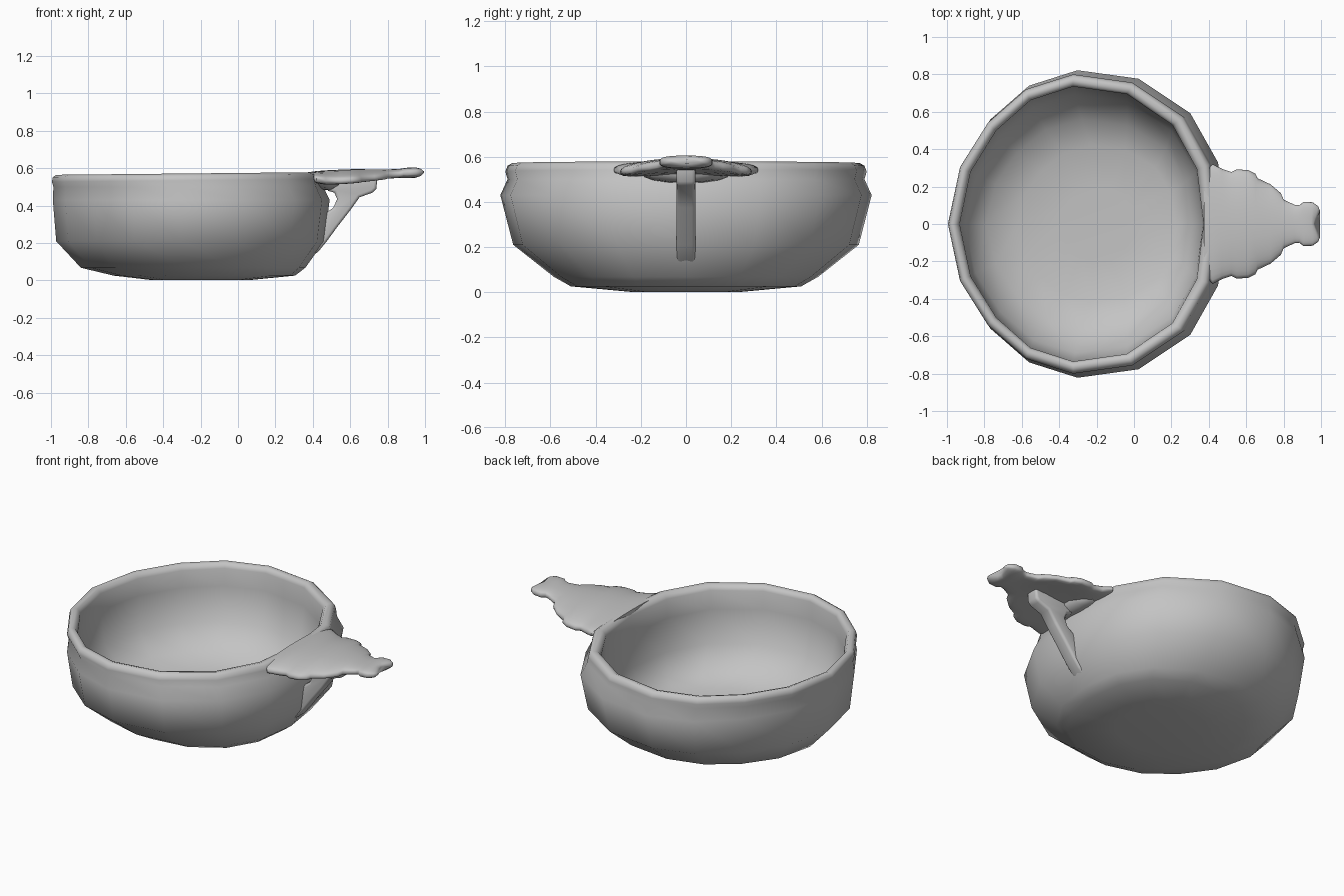
import bpy, bmesh, math

cube = bpy.data.objects.get("Cube")
if cube:
    bpy.data.objects.remove(cube, do_unlink=True)

metal = bpy.data.materials.new("grey_metal")
metal.use_nodes = True
GREY = (0.55, 0.55, 0.55, 1)
metal.diffuse_color = GREY
metal.node_tree.nodes["Principled BSDF"].inputs["Base Color"].default_value = GREY


def loft(name, rings, angle):
    """Skin a list of equal-length closed rings and cap both ends."""
    bm = bmesh.new()
    loops = [[bm.verts.new(p) for p in ring] for ring in rings]
    n = len(loops[0])
    for a, b in zip(loops, loops[1:]):
        for i in range(n):
            j = (i + 1) % n
            bm.faces.new((a[i], a[j], b[j], b[i]))
    bm.faces.new(loops[0][::-1])
    bm.faces.new(loops[-1])
    bmesh.ops.recalc_face_normals(bm, faces=bm.faces)
    return finish(name, bm, angle)


def finish(name, bm, angle):
    mesh = bpy.data.meshes.new(name)
    bm.to_mesh(mesh)
    bm.free()
    mesh.materials.append(metal)
    obj = bpy.data.objects.new(name, mesh)
    bpy.context.collection.objects.link(obj)
    bpy.ops.object.select_all(action="DESELECT")
    obj.select_set(True)
    bpy.context.view_layer.objects.active = obj
    bpy.ops.object.shade_smooth_by_angle(angle=math.radians(angle))
    return obj


# Bowl: sixteen-sided outline, normalised to a unit half-size
half = [(-1, 0), (-.91, .38), (-.70, .68), (-.42, .9), (-.07, 1),
        (.37, .945), (.745, .72), (.945, .4), (1, 0)]
outline = half + [(x, -y) for x, y in half[-2:0:-1]]

# centre x, half length, half width, height: outside, over the lip, inside
bowl_profile = [
    (-.20, .26, .25, .002), (-.18, .485, .51, .026), (-.24, .60, .585, .068),
    (-.255, .717, .765, .21), (-.25, .74, .822, .43), (-.265, .722, .79, .50),
    (-.275, .72, .80, .535), (-.275, .715, .79, .56), (-.277, .695, .77, .572),
    (-.28, .67, .745, .565), (-.28, .652, .735, .54), (-.28, .65, .735, .43),
    (-.27, .635, .69, .23), (-.24, .55, .56, .11), (-.2, .42, .42, .06),
    (-.2, .2, .2, .05)]
loft("bowl", [[(cx + hx * x, hy * y, z + .007 * x * (z > .5)) for x, y in outline]
              for cx, hx, hy, z in bowl_profile], 60)

# Handle: arched plate, thick at the root, tapering to a two-lobed tip
# x, half width, middle height, edge drop, half thickness, tip notch
stations = [
    (.375, .27, .555, .006, .024, 0), (.42, .32, .553, .012, .032, 0),
    (.47, .295, .553, .02, .036, 0), (.52, .278, .556, .024, .035, 0),
    (.55, .292, .559, .027, .034, 0), (.61, .288, .562, .027, .033, 0),
    (.65, .268, .564, .026, .031, 0), (.66, .245, .565, .025, .03, 0),
    (.73, .212, .567, .02, .027, 0), (.785, .165, .569, .015, .025, 0),
    (.80, .13, .57, .01, .024, 0), (.86, .102, .572, .005, .024, 0),
    (.885, .10, .574, 0, .026, 0), (.905, .118, .575, 0, .028, 0),
    (.955, .116, .577, 0, .028, .008), (.985, .095, .578, 0, .022, .025),
    (.995, .07, .579, 0, .01, .03)]
SIDES = 32
rings = []
for x, w, z, drop, t, notch in stations:
    ring = []
    for i in range(SIDES):
        a = math.tau * i / SIDES
        c, s = math.cos(a), math.sin(a)
        u = math.copysign(abs(c) ** .8, c)
        v = math.copysign(abs(s) ** .6, s)
        ring.append((x - notch * (1 - abs(u)), w * u, z - drop * u * u + t * v))
    rings.append(ring)
loft("handle", rings, 60)

# Root web: fills the underside where the handle meets the bowl
web = [(.40, .16, .525, .025), (.46, .2, .525, .042), (.50, .17, .53, .045),
       (.54, .11, .54, .03)]
loft("handle_root", [[(x, w * math.cos(math.tau * i / 16), z + t * math.sin(math.tau * i / 16))
                      for i in range(16)] for x, w, z, t in web], 60)

# Curved strut under the handle, with an open gap beside the bowl
strut = [(.36, .10), (.43, .155), (.475, .21), (.53, .285), (.60, .375), (.65, .445),
         (.72, .47), (.74, .49), (.745, .55), (.48, .55), (.48, .48), (.515, .47),
         (.53, .435), (.51, .39), (.47, .36), (.40, .25)]
bm = bmesh.new()
face = bm.faces.new([bm.verts.new((x, -.042, z)) for x, z in strut])
ext = bmesh.ops.extrude_face_region(bm, geom=[face])
bmesh.ops.translate(bm, vec=(0, .084, 0),
                    verts=[v for v in ext["geom"] if isinstance(v, bmesh.types.BMVert)])
bmesh.ops.recalc_face_normals(bm, faces=bm.faces)
rims = [e for e in bm.edges if abs(e.verts[0].co.y - e.verts[1].co.y) < .001]
bmesh.ops.bevel(bm, geom=rims, offset=.016, segments=3, profile=.5, affect="EDGES")
finish("strut", bm, 50)
